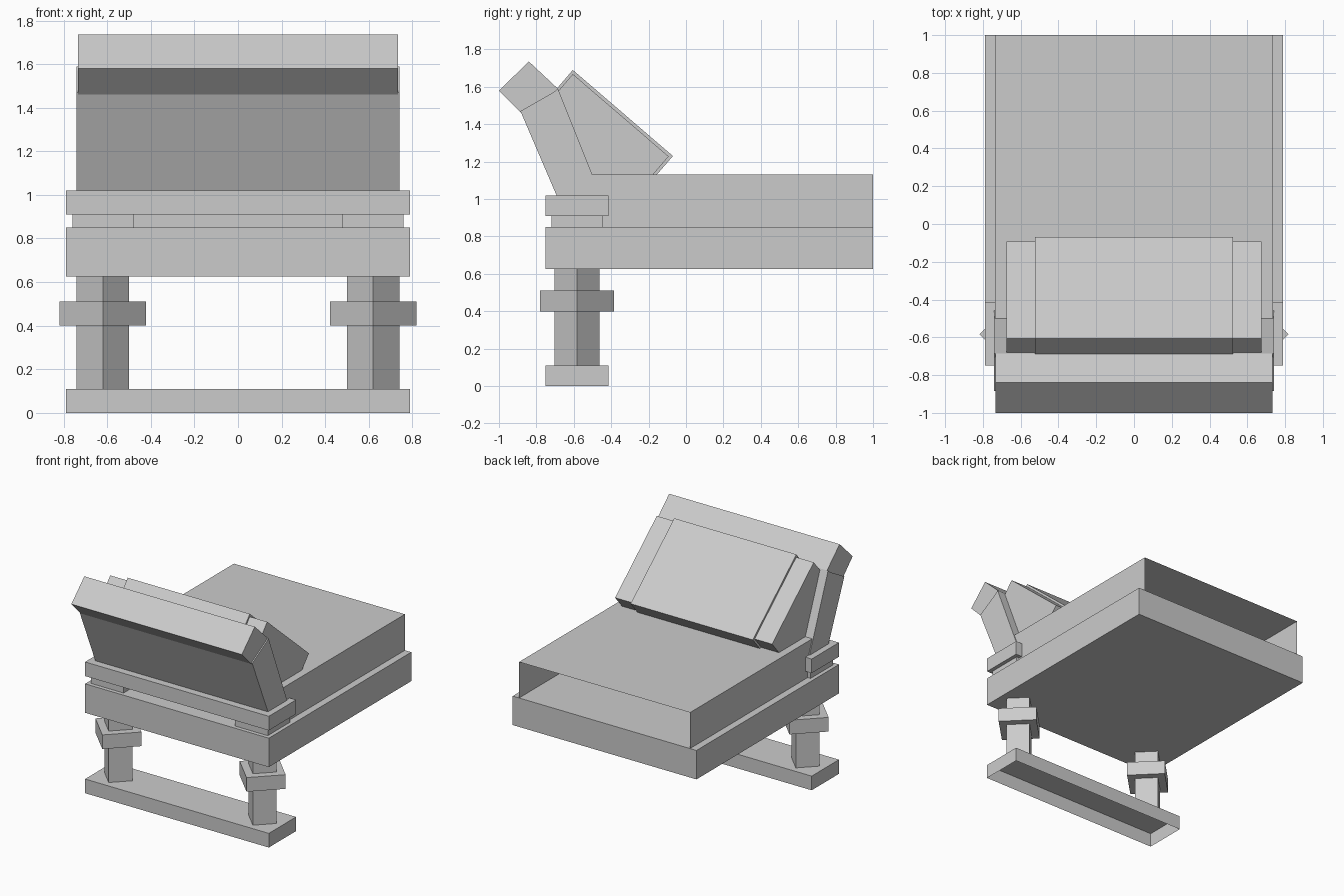
import bpy, bmesh, math
from mathutils import Vector

if "Cube" in bpy.data.objects:
    bpy.data.objects.remove(bpy.data.objects["Cube"])


def prism(name, profile, x0, x1):
    """Extrude a (y, z) profile along x."""
    bm = bmesh.new()
    a = [bm.verts.new((x0, y, z)) for y, z in profile]
    b = [bm.verts.new((x1, y, z)) for y, z in profile]
    bm.faces.new(a)
    bm.faces.new(b[::-1])
    for i in range(len(a)):
        j = (i + 1) % len(a)
        bm.faces.new((a[j], a[i], b[i], b[j]))
    return finish(name, bm)


def finish(name, bm, open_dirs=()):
    """Orient the faces, drop any open sides and make the object."""
    bmesh.ops.recalc_face_normals(bm, faces=bm.faces)
    bm.normal_update()
    gone = [f for f in bm.faces if any(f.normal.dot(Vector(d)) > 0.99 for d in open_dirs)]
    bmesh.ops.delete(bm, geom=gone, context='FACES')
    me = bpy.data.meshes.new(name)
    bm.to_mesh(me)
    bm.free()
    ob = bpy.data.objects.new(name, me)
    bpy.context.collection.objects.link(ob)
    return ob


def box(name, lo, hi, open_dirs=()):
    bm = bmesh.new()
    bmesh.ops.create_cube(bm, size=1)
    for v in bm.verts:
        v.co = [l + (c + 0.5) * (h - l) for c, l, h in zip(v.co, lo, hi)]
    return finish(name, bm, open_dirs)


def diamond(name, x, y, r, z0, z1, caps):
    """Four-sided post standing on its corner in plan."""
    bm = bmesh.new()
    bmesh.ops.create_cone(bm, cap_ends=caps, segments=4, radius1=r, radius2=r, depth=z1 - z0)
    # align the corners with the x and y axes
    v0 = bm.verts[:][0].co
    turn = -math.atan2(v0.y, v0.x)
    c, s = math.cos(turn), math.sin(turn)
    for v in bm.verts:
        v.co = (x + v.co.x * c - v.co.y * s, y + v.co.x * s + v.co.y * c,
                (z0 + z1) / 2 + v.co.z)
    return finish(name, bm)


def tilted_pillow(name, half_x, top, low, thick):
    """Slanted box whose back and underside sink into headboard and mattress."""
    t, l = Vector(top), Vector(low)
    d = (l - t).normalized()
    n = Vector((d.y, -d.x)) * thick
    return prism(name, [t, l, l + n, t + n], -half_x, half_x)


DOWN, BACK = (0, 0, -1), (0, 1, 0)

# bed base and mattress (mattress is open at the foot end and below)
box("bed_frame", (-0.79, -0.75, 0.625), (0.79, 1.0, 0.85))
box("mattress", (-0.735, -0.6, 0.85), (0.735, 1.0, 1.13), (DOWN, BACK))

# foot bar, hollow underneath
box("foot_bar", (-0.79, -0.75, 0), (0.79, -0.415, 0.11), (DOWN,))

# rail under the headboard, on two spacer blocks
box("head_rail", (-0.79, -0.75, 0.91), (0.79, -0.415, 1.02))

# legs with collars, and spacer blocks, on both sides
for side, s in (("left", -1), ("right", 1)):
    diamond(f"leg_{side}", s * 0.62, -0.583, 0.12, 0.11, 0.625, False)
    diamond(f"leg_collar_{side}", s * 0.62, -0.583, 0.198, 0.40, 0.51, True)
    xs = sorted((s * 0.48, s * 0.76))
    box(f"spacer_{side}", (xs[0], -0.72, 0.85), (xs[1], -0.445, 0.91))

# headboard: leaning panel and a turned-back top roll
prism("headboard_panel", [(-0.69, 1.015), (-0.885, 1.47), (-0.71, 1.57), (-0.685, 1.59),
                          (-0.455, 1.015)], -0.742, 0.742)
prism("headboard_top", [(-1.0, 1.58), (-0.84, 1.735), (-0.685, 1.59), (-0.70, 1.50),
                        (-0.87, 1.45)], -0.733, 0.733)

# pillow with a slightly larger centre band
tilted_pillow("pillow", 0.675, (-0.605, 1.668), (-0.093, 1.228), 0.34)
tilted_pillow("pillow_centre", 0.525, (-0.605, 1.69), (-0.07, 1.23), 0.36)
